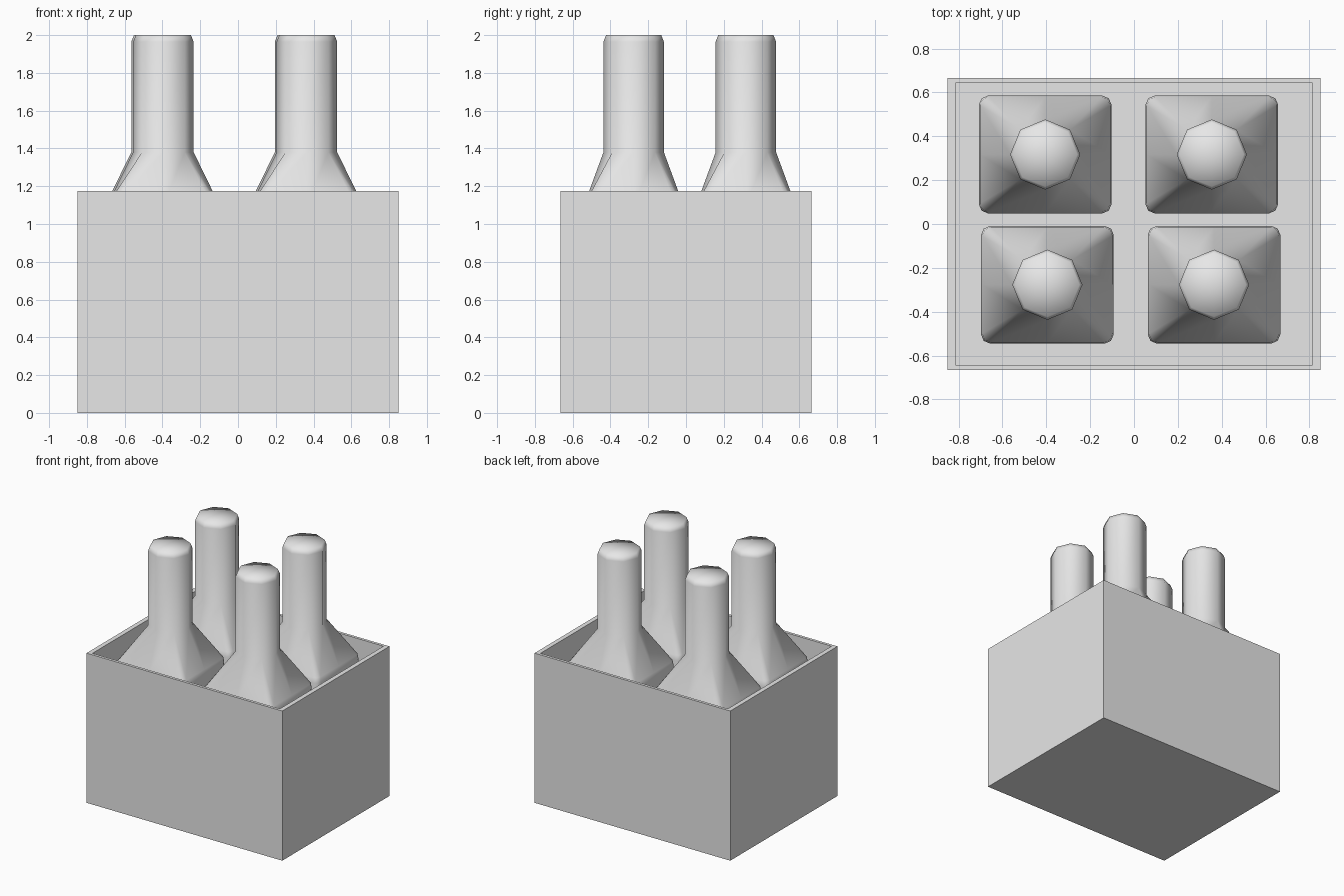
import bpy
import bmesh
from math import cos, sin, pi

cube = bpy.data.objects.get("Cube")
if cube:
    bpy.data.objects.remove(cube, do_unlink=True)

# One plain grey for the whole set
GREY = (0.8, 0.8, 0.8, 1.0)
grey = bpy.data.materials.new("plain grey")
grey.use_nodes = True
grey.diffuse_color = GREY
grey.node_tree.nodes["Principled BSDF"].inputs["Base Color"].default_value = GREY


def finish(bm, name, smooth):
    bmesh.ops.remove_doubles(bm, verts=bm.verts, dist=0.0005)
    bmesh.ops.recalc_face_normals(bm, faces=bm.faces)
    for face in bm.faces:
        face.smooth = smooth
    mesh = bpy.data.meshes.new(name)
    bm.to_mesh(mesh)
    bm.free()
    mesh.materials.append(grey)
    obj = bpy.data.objects.new(name, mesh)
    bpy.context.collection.objects.link(obj)
    return obj


def square_ring(hx, hy, z, c=0.04):
    """Rounded rectangle: a side midpoint then three corner points, four times."""
    k = c * 0.3
    quarter = [(hx, 0), (hx, hy - c), (hx - k, hy - k), (hx - c, hy), (0, hy)]
    back = [(-x, y) for x, y in quarter[-2:0:-1]]
    upper = quarter + back
    lower = [(-x, -y) for x, y in upper]
    return [(x, y, z) for x, y in upper + lower]


def neck_ring(r, z):
    """Octagon whose diagonal points are tripled to match the rounded corners."""
    ring = []
    for i in range(4):
        for step in (0, 1, 1, 1):
            a = (2 * i + step) * pi / 4
            ring.append((r * cos(a), r * sin(a), z))
    return ring


def bottle(name, x, y, floor):
    rings = [
        square_ring(0.275, 0.24, floor),
        square_ring(0.302, 0.268, floor + 0.03),
        square_ring(0.302, 0.268, 1.06),
        square_ring(0.297, 0.263, 1.1),
        neck_ring(0.16, 1.38),
        neck_ring(0.16, 1.965),
        neck_ring(0.146, 2.0),
    ]
    bm = bmesh.new()
    loops = [[bm.verts.new(p) for p in ring] for ring in rings]
    n = len(loops[0])
    for low, high in zip(loops, loops[1:]):
        for i in range(n):
            j = (i + 1) % n
            bm.faces.new((low[i], low[j], high[j], high[i]))
    # Base and cap
    caps = [bm.faces.new(loops[0][::-1]), bm.faces.new(loops[-1])]
    bmesh.ops.poke(bm, faces=caps)
    obj = finish(bm, name, True)
    obj.location = (x, y, 0)


# Open carton with thin walls
FLOOR = 0.03
bm = bmesh.new()
bmesh.ops.create_cube(bm, size=1)
for v in bm.verts:
    v.co = (v.co.x * 1.7, v.co.y * 1.33, (v.co.z + 0.5) * 1.175)
top = max(bm.faces, key=lambda f: f.calc_center_median().z)
bmesh.ops.inset_region(bm, faces=[top], thickness=0.03)
for v in top.verts:
    v.co.x = 0.814 if v.co.x > 0 else -0.814
    v.co.y = 0.643 if v.co.y > 0 else -0.643
inner = bmesh.ops.extrude_face_region(bm, geom=[top])
bmesh.ops.delete(bm, geom=[top], context="FACES_ONLY")
for v in inner["geom"]:
    if isinstance(v, bmesh.types.BMVert):
        v.co.z = FLOOR
finish(bm, "carton", False)

# Four bottles in two slightly shifted rows
for row, y, shift in (("back", 0.317, -0.005), ("front", -0.277, 0.005)):
    for side, x in (("right", -0.4), ("left", 0.36)):
        bottle(f"{row}_{side}_bottle", x + shift, y, FLOOR)
